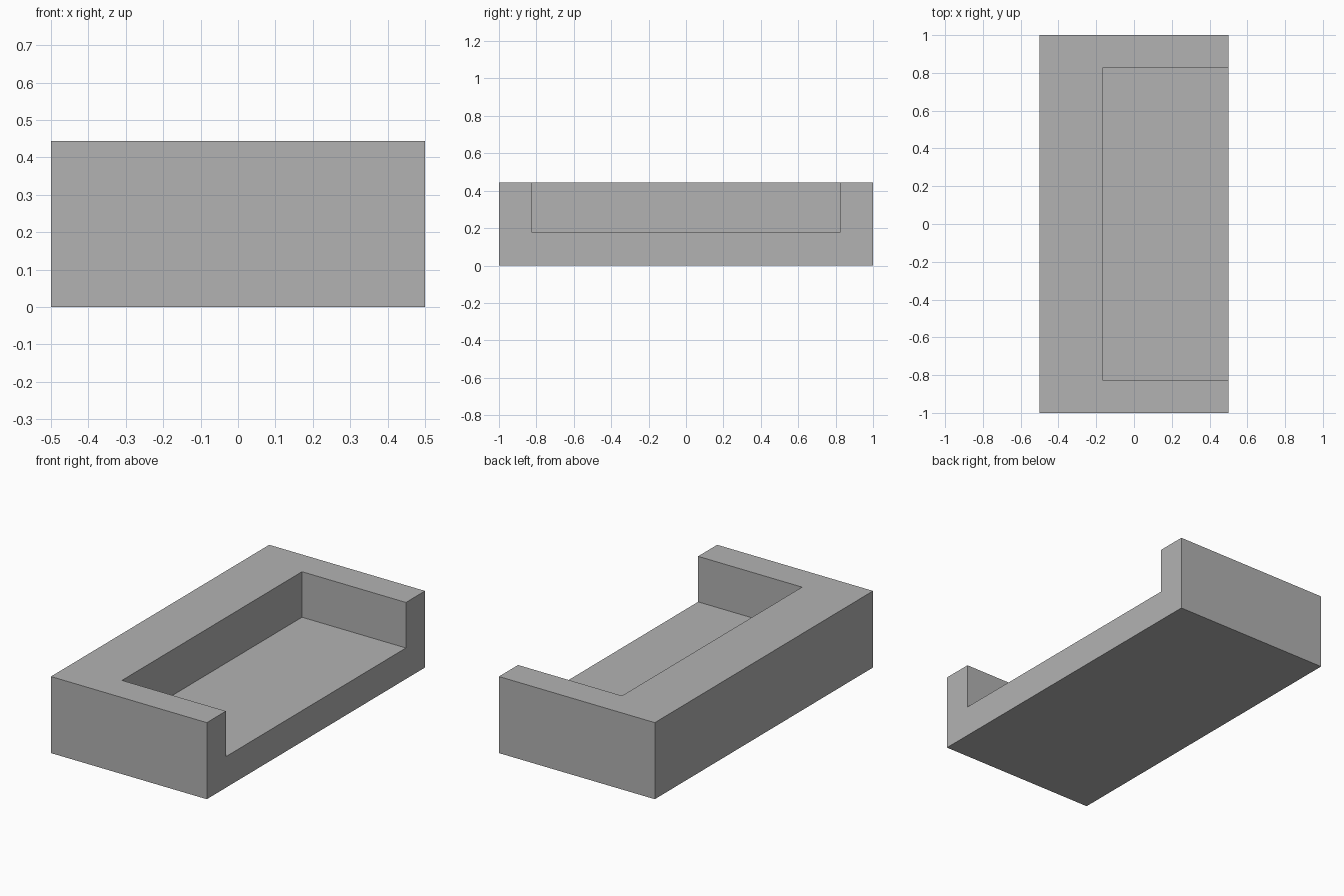
import bpy

cube = bpy.data.objects.get("Cube")
if cube:
    bpy.data.objects.remove(cube, do_unlink=True)

WIDTH, LENGTH, HEIGHT = 1.0, 2.0, 0.444
FLOOR = 0.18         # top of the recessed floor
END_WALL = 0.175     # thickness of the two end walls
SIDE_WALL = 0.333    # thickness of the long side wall


def box(name, low, high):
    """Box spanning two opposite corners."""
    centre = [(a + b) / 2 for a, b in zip(low, high)]
    bpy.ops.mesh.primitive_cube_add(size=1, location=centre)
    obj = bpy.context.object
    obj.name = name
    obj.scale = [b - a for a, b in zip(low, high)]
    bpy.ops.object.transform_apply(location=True, rotation=False, scale=True)
    return obj


# Plain grey
grey = bpy.data.materials.new("plain grey")
grey.use_nodes = True
colour = (0.448, 0.448, 0.448, 1)
grey.diffuse_color = colour
grey.node_tree.nodes["Principled BSDF"].inputs["Base Color"].default_value = colour

# Solid block
x, y = WIDTH / 2, LENGTH / 2
tray = box("open_sided_tray", (-x, -y, 0), (x, y, HEIGHT))
tray.data.materials.append(grey)

# Recess, open at the top and along the left side
cutter = box("recess_cutter",
             (-x + SIDE_WALL, -y + END_WALL, FLOOR),
             (x + 0.2, y - END_WALL, HEIGHT + 0.2))
cutter.data.materials.append(grey)
cutter.hide_render = True

cut = tray.modifiers.new("recess", "BOOLEAN")
cut.operation = "DIFFERENCE"
cut.solver = "EXACT"
cut.object = cutter
bpy.ops.object.select_all(action="DESELECT")
tray.select_set(True)
bpy.context.view_layer.objects.active = tray
bpy.ops.object.modifier_apply(modifier=cut.name)
bpy.data.objects.remove(cutter, do_unlink=True)
bpy.ops.object.shade_flat()
